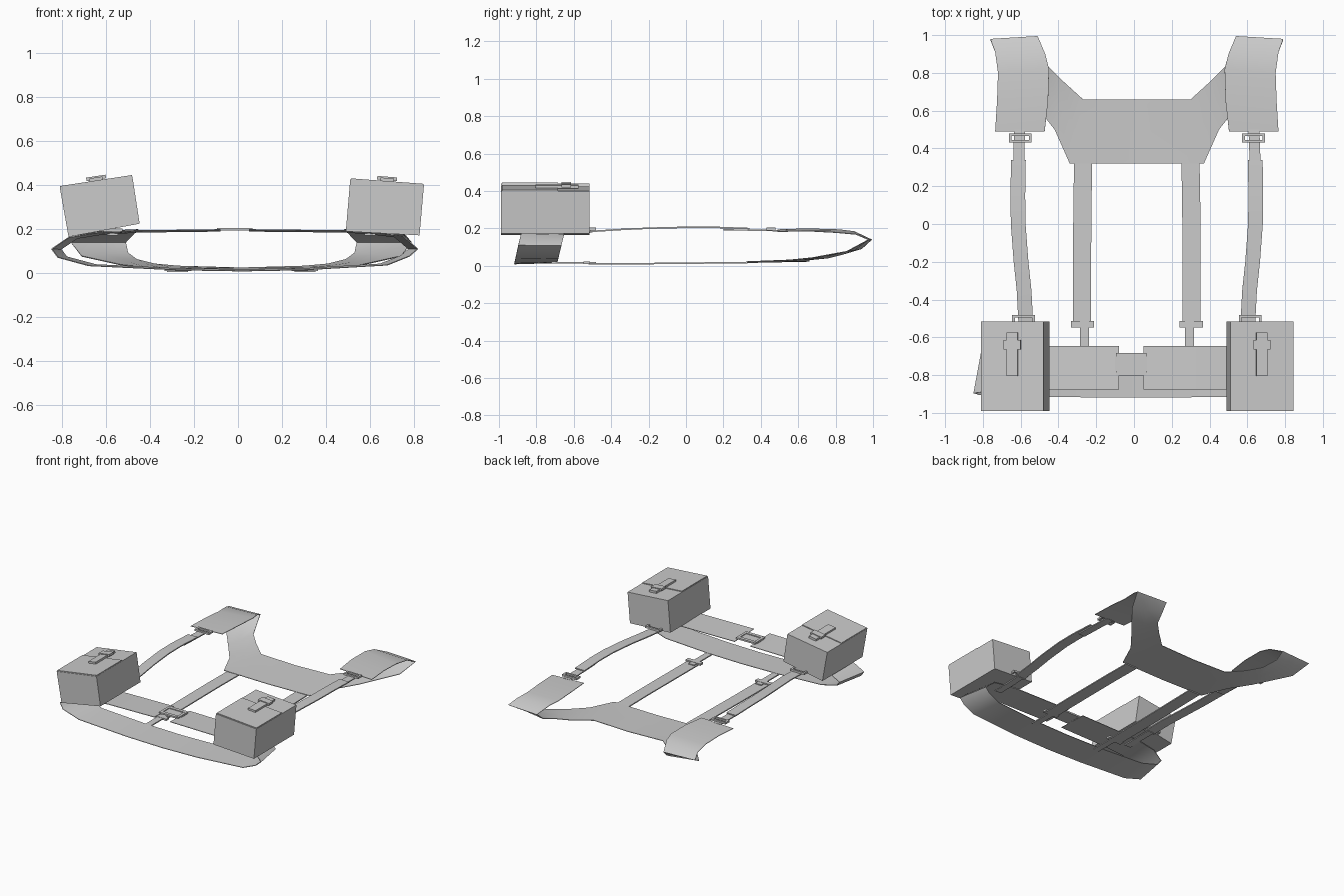
import bpy, bmesh
from mathutils import Matrix, Vector
from math import radians

if "Cube" in bpy.data.objects:
    bpy.data.objects.remove(bpy.data.objects["Cube"])

grey = bpy.data.materials.new("webbing grey")
grey.use_nodes = True
grey.diffuse_color = (0.6, 0.6, 0.6, 1)
grey.node_tree.nodes["Principled BSDF"].inputs["Base Color"].default_value = (0.6, 0.6, 0.6, 1)

MID = 0.015  # the rig sits slightly to one side


def finish(name, bm, angle=40):
    bmesh.ops.recalc_face_normals(bm, faces=bm.faces)
    mesh = bpy.data.meshes.new(name)
    bm.to_mesh(mesh)
    bm.free()
    mesh.materials.append(grey)
    obj = bpy.data.objects.new(name, mesh)
    bpy.context.collection.objects.link(obj)
    bpy.ops.object.select_all(action="DESELECT")
    obj.select_set(True)
    bpy.context.view_layer.objects.active = obj
    bpy.ops.object.shade_smooth_by_angle(angle=radians(angle))
    return obj


def ribbon(name, edge_a, edge_b, cuts=1, thickness=0.004):
    """Thin cloth sheet between two edge lines."""
    bm = bmesh.new()
    rows = [[bm.verts.new(Vector(a).lerp(Vector(b), i / cuts)) for i in range(cuts + 1)]
            for a, b in zip(edge_a, edge_b)]
    for r, s in zip(rows, rows[1:]):
        for i in range(cuts):
            bm.faces.new((r[i], r[i + 1], s[i + 1], s[i]))
    bmesh.ops.recalc_face_normals(bm, faces=bm.faces)
    bmesh.ops.solidify(bm, geom=bm.faces[:], thickness=thickness)
    return finish(name, bm, 60)


def strap(name, path, width):
    """Flat strap following centre points."""
    h = width / 2
    return ribbon(name, [(x - h, y, z) for x, y, z in path],
                  [(x + h, y, z) for x, y, z in path], thickness=0.008)


def box(name, centre, size, tilt=0):
    bm = bmesh.new()
    m = (Matrix.Translation(centre) @ Matrix.Rotation(tilt, 4, "Y")
         @ Matrix.Diagonal((*size, 1)))
    bmesh.ops.create_cube(bm, size=1, matrix=m)
    return finish(name, bm)


def mirrored(points):
    return [(2 * MID - x, y, z) for x, y, z in points]


# Waist belt: an open loop, sheared along y and a little narrower at the rear
half_top = [(-0.08, 0.2), (-0.46, 0.195), (-0.66, 0.183), (-0.77, 0.165)]
left_end = [(-0.85, 0.11), (-0.82, 0.07), (-0.68, 0.032), (-0.28, 0.013)]
right_end = [(0.02, 0.008), (0.3, 0.013), (0.68, 0.035), (0.78, 0.075), (0.82, 0.11)]
right_top = [(0.75, 0.172), (0.66, 0.183), (0.5, 0.195), (0.05, 0.2)]
loop = half_top + left_end + right_end + right_top
front = [(x, -0.92 + 0.22 * z, z) for x, z in loop]
rear = [(x * (0.95 if abs(x) > 0.5 else 1), -0.69 + 0.22 * z, 0.1 + (z - 0.1) * 0.93)
        for x, z in loop]
ribbon("waist_belt", front, rear)

# Belt buckle
box("buckle_strap", (-0.015, -0.74, 0.197), (0.17, 0.075, 0.006))
for y in (-0.695, -0.79):
    box("buckle_bar", (-0.015, y, 0.2), (0.13, 0.025, 0.012))
for x in (-0.085, 0.055):
    box("buckle_end", (x, -0.742, 0.199), (0.02, 0.12, 0.012))

# Yoke: back panel rising around the shoulders into the chest pads
inner = [(-0.27, 0.66, 0.03), (-0.38, 0.76, 0.04), (-0.46, 0.84, 0.06), (-0.5, 0.94, 0.09),
         (-0.51, 0.995, 0.14), (-0.47, 0.9, 0.185), (-0.45, 0.82, 0.195),
         (-0.455, 0.65, 0.2), (-0.473, 0.49, 0.195)]
outer = [(-0.34, 0.32, 0.02), (-0.42, 0.5, 0.024), (-0.53, 0.64, 0.035), (-0.71, 0.86, 0.075),
         (-0.76, 0.98, 0.14), (-0.735, 0.91, 0.17), (-0.72, 0.8, 0.18),
         (-0.725, 0.65, 0.188), (-0.735, 0.49, 0.185)]
ribbon("shoulder_yoke",
       inner[::-1] + [(MID, 0.66, 0.022)] + mirrored(inner),
       outer[::-1] + [(MID, 0.32, 0.015)] + mirrored(outer), cuts=2)

# Straps, one set per side
for side, label in ((-1, "right"), (1, "left")):
    def at(x, y, z):
        return (MID + side * x, y, z)

    # chest strap with its adjuster loops
    strap(label + "_chest_strap",
          [at(0.627, 0.34, 0.203), at(0.63, 0.15, 0.21), at(0.628, 0, 0.21),
           at(0.613, -0.2, 0.205), at(0.597, -0.35, 0.198), at(0.588, -0.52, 0.187)], 0.078)
    strap(label + "_chest_webbing",
          [at(0.62, 0.5, 0.192), at(0.624, 0.4, 0.194), at(0.627, 0.2, 0.198)], 0.058)
    strap(label + "_chest_tail",
          [at(0.588, -0.5, 0.185), at(0.585, -0.6, 0.182), at(0.585, -0.75, 0.18)], 0.05)
    for y, x in ((0.455, 0.618), (-0.505, 0.6)):
        for dy in (-0.017, 0.017):
            box(label + "_chest_loop_bar", at(x, y + dy, 0.197), (0.12, 0.014, 0.014))
        for dx in (-0.053, 0.053):
            box(label + "_chest_loop_end", at(x + dx, y, 0.197), (0.014, 0.035, 0.014))

    # back strap running down to the belt
    strap(label + "_back_strap",
          [at(0.284, 0.33, 0.02), at(0.288, 0.1, 0.019), at(0.29, -0.2, 0.016),
           at(0.29, -0.52, 0.014)], 0.096)
    strap(label + "_back_webbing",
          [at(0.278, -0.48, 0.013), at(0.278, -0.72, 0.013)], 0.048)
    box(label + "_back_loop", at(0.288, -0.53, 0.016), (0.122, 0.034, 0.014))

# Pouches: each is a tilted box section run along y, with a lid tab on top
sections = {
    "right": [(-0.81, 0.39), (-0.48, 0.44), (-0.447, 0.225), (-0.77, 0.165)],
    "left": [(0.845, 0.4), (0.51, 0.425), (0.49, 0.19), (0.825, 0.172)],
}
for label, section in sections.items():
    bm = bmesh.new()
    ends = [[bm.verts.new((x, y, z)) for x, z in section] for y in (-0.99, -0.515)]
    bm.faces.new(ends[0])
    bm.faces.new(ends[1])
    for i in range(4):
        j = (i + 1) % 4
        bm.faces.new((ends[0][i], ends[0][j], ends[1][j], ends[1][i]))
    finish(label + "_pouch", bm)

    (xo, zo), (xi, zi) = section[:2]
    tilt = -(zi - zo) / (xi - xo)
    cx, cz = (xo + xi) / 2, (zo + zi) / 2
    box(label + "_pouch_lid", (cx, -0.835, cz), (0.33, 0.3, 0.012), tilt)
    box(label + "_lid_tab", (cx, -0.69, cz + 0.012), (0.06, 0.23, 0.016), tilt)
    box(label + "_lid_clip", (cx, -0.64, cz + 0.018), (0.09, 0.05, 0.016), tilt)
